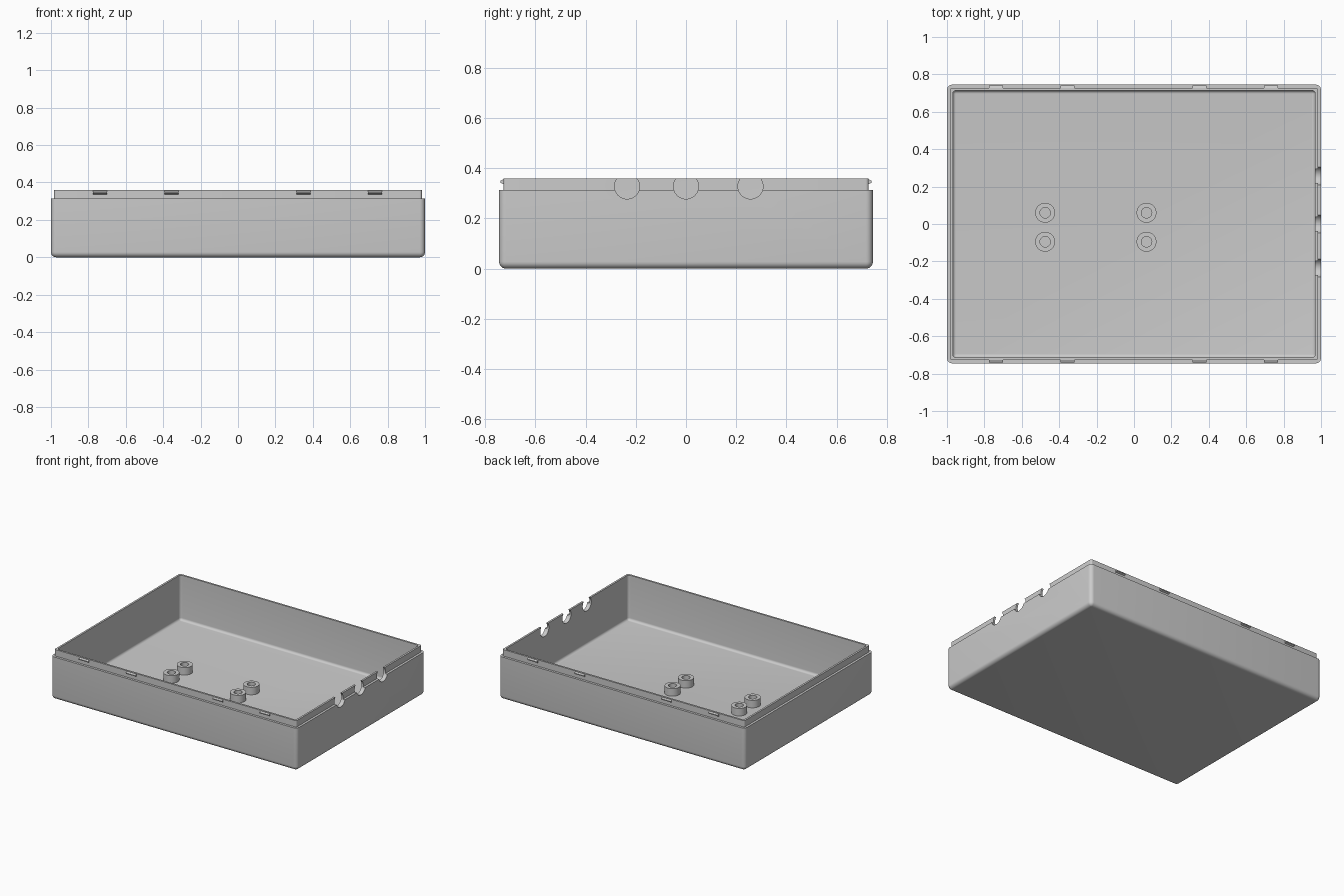
import bpy, bmesh, math

if "Cube" in bpy.data.objects:
    bpy.data.objects.remove(bpy.data.objects["Cube"])

HX, HY = 1.0, 0.745        # outer half sizes
RIM, STEP, FLOOR = 0.36, 0.313, 0.03
SEG = 6                    # segments per rounded corner

grey = bpy.data.materials.new("light grey plastic")
grey.diffuse_color = (0.6, 0.6, 0.6, 1)
grey.use_nodes = True
grey.node_tree.nodes["Principled BSDF"].inputs["Base Color"].default_value = grey.diffuse_color


def add_object(name, bm):
    bmesh.ops.remove_doubles(bm, verts=bm.verts, dist=1e-5)
    bmesh.ops.recalc_face_normals(bm, faces=bm.faces)
    mesh = bpy.data.meshes.new(name)
    bm.to_mesh(mesh)
    bm.free()
    mesh.materials.append(grey)
    obj = bpy.data.objects.new(name, mesh)
    bpy.context.collection.objects.link(obj)
    return obj


def smooth(obj):
    bpy.ops.object.select_all(action='DESELECT')
    obj.select_set(True)
    bpy.context.view_layer.objects.active = obj
    bpy.ops.object.shade_smooth_by_angle(angle=math.radians(30))


def bridge(bm, a, b):
    n = len(a)
    for i in range(n):
        bm.faces.new((a[i], a[(i + 1) % n], b[(i + 1) % n], b[i]))


def rounded_ring(bm, inset, z, radius):
    ring = []
    cx, cy = HX - inset - radius, HY - inset - radius
    for q, (sx, sy) in enumerate([(1, 1), (-1, 1), (-1, -1), (1, -1)]):
        for k in range(SEG + 1):
            a = math.pi / 2 * (q + k / SEG)
            ring.append(bm.verts.new((sx * cx + radius * math.cos(a),
                                      sy * cy + radius * math.sin(a), z)))
    return ring


def cylinder(name, radius, depth, location, rotation):
    bpy.ops.mesh.primitive_cylinder_add(vertices=48, radius=radius, depth=depth,
                                        location=location, rotation=rotation)
    obj = bpy.context.object
    obj.name = name
    return obj


# Tray shell: rounded bottom, stepped lip, hollow inside with filleted floor
R, WALL, LIP, RI = 0.028, 0.031, 0.017, 0.018
steps = []
for k in range(SEG + 1):
    a = math.pi / 2 * k / SEG
    d = R * (1 - math.sin(a))
    steps.append((d, R * (1 - math.cos(a)), max(R - d, 0.0005)))
steps += [(0, STEP, R), (LIP, STEP, 0.012), (LIP, RIM, 0.012), (WALL, RIM, RI)]
for k in range(SEG + 1):
    a = math.pi / 2 * k / SEG
    d = RI * (1 - math.cos(a))
    steps.append((WALL + d, FLOOR + RI * (1 - math.sin(a)), max(RI - d, 0.0005)))

bm = bmesh.new()
rings = [rounded_ring(bm, *s) for s in steps]
for a, b in zip(rings, rings[1:]):
    bridge(bm, a, b)
bm.faces.new(rings[0])
bm.faces.new(rings[-1])
tray = add_object("tray", bm)

# Cable notches through the right wall
for y in (-0.235, 0.0, 0.257):
    cutter = cylinder("notch_cutter", 0.05, 0.12, (HX, y, 0.328), (0, math.pi / 2, 0))
    cutter.hide_render = True
    mod = tray.modifiers.new("notch", 'BOOLEAN')
    mod.operation, mod.solver, mod.object = 'DIFFERENCE', 'EXACT', cutter
    bpy.context.view_layer.objects.active = tray
    bpy.ops.object.modifier_apply(modifier=mod.name)
    bpy.data.objects.remove(cutter, do_unlink=True)
smooth(tray)

# Hollow screw posts on the floor
for x in (-0.475, 0.067):
    for y in (-0.095, 0.06):
        bm = bmesh.new()
        profile = [(0.053, FLOOR - 0.005), (0.053, 0.085), (0.028, 0.085), (0.028, FLOOR - 0.005)]
        loops = [[bm.verts.new((x + r * math.cos(t * math.tau / 40),
                                y + r * math.sin(t * math.tau / 40), z))
                  for t in range(40)] for r, z in profile]
        for i in range(4):
            bridge(bm, loops[i], loops[(i + 1) % 4])
        smooth(add_object("screw_post", bm))

# Snap clips on the front and back of the lip
for side in (-1, 1):
    for x in (-0.738, -0.355, 0.35, 0.732):
        bm = bmesh.new()
        y0 = HY - LIP
        profile = [(y0 - 0.004, 0.337), (y0, 0.337), (y0 + 0.012, 0.343),
                   (y0 + 0.012, 0.35), (y0, 0.356), (y0 - 0.004, 0.356)]
        ends = [[bm.verts.new((x + dx, side * y, z)) for y, z in profile]
                for dx in (-0.038, 0.038)]
        bridge(bm, *ends)
        for end in ends:
            bm.faces.new(end)
        add_object("snap_clip", bm)
